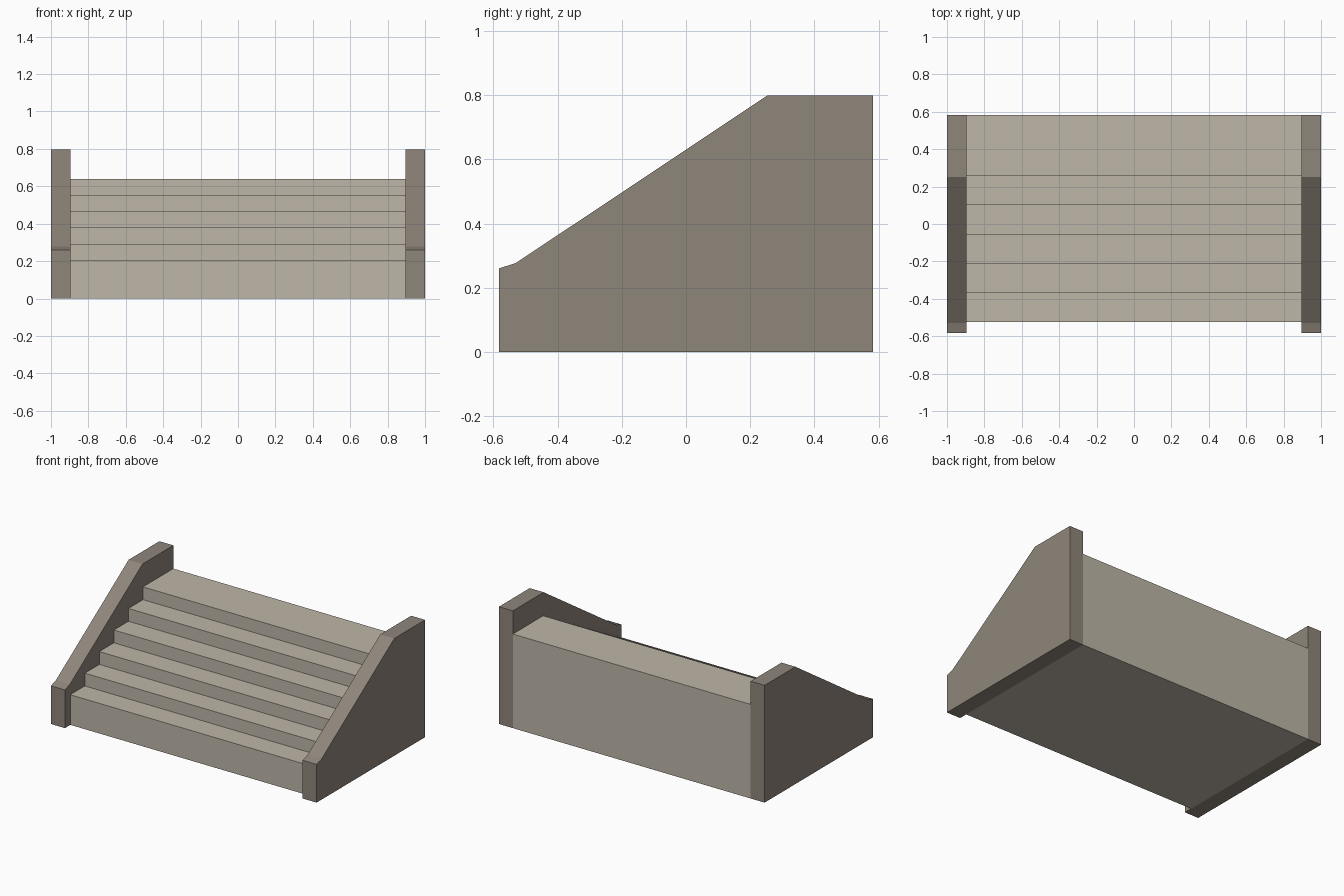
import bpy
import bmesh

cube = bpy.data.objects.get("Cube")
if cube:
    bpy.data.objects.remove(cube, do_unlink=True)


def make_material(name, rgb):
    mat = bpy.data.materials.new(name)
    mat.use_nodes = True
    mat.diffuse_color = (*rgb, 1)
    mat.node_tree.nodes["Principled BSDF"].inputs["Base Color"].default_value = (*rgb, 1)
    return mat


def extrude_profile(name, profile, x0, x1, mat):
    """Extrude a (y, z) outline along x into a closed solid."""
    bm = bmesh.new()
    face = bm.faces.new([bm.verts.new((x0, y, z)) for y, z in profile])
    geom = bmesh.ops.extrude_face_region(bm, geom=[face])["geom"]
    moved = [v for v in geom if isinstance(v, bmesh.types.BMVert)]
    bmesh.ops.translate(bm, verts=moved, vec=(x1 - x0, 0, 0))
    bmesh.ops.recalc_face_normals(bm, faces=bm.faces)
    mesh = bpy.data.meshes.new(name)
    bm.to_mesh(mesh)
    bm.free()
    mesh.materials.append(mat)
    obj = bpy.data.objects.new(name, mesh)
    bpy.context.collection.objects.link(obj)
    return obj


light_stone = make_material("light stone", (0.509, 0.468, 0.392))
dark_stone = make_material("dark stone", (0.275, 0.238, 0.198))

BACK = 0.583
INNER = 0.895
STEPS = 6
FRONT, RUN = -0.525, 0.1564
FIRST, RISE = 0.205, 0.087

# Flight of steps with a deep top landing
stairs = [(FRONT, 0)]
for i in range(STEPS):
    y, z = FRONT + i * RUN, FIRST + i * RISE
    y_end = BACK if i == STEPS - 1 else y + RUN
    stairs += [(y, z), (y_end, z)]
stairs.append((BACK, 0))
extrude_profile("steps", stairs, -INNER, INNER, light_stone)

# Sloping side walls
wall = [(-BACK, 0), (-BACK, 0.26), (-0.53, 0.277), (0.252, 0.798), (BACK, 0.798), (BACK, 0)]
for name, side in (("left_wall", 1), ("right_wall", -1)):
    extrude_profile(name, wall, side * INNER, side, dark_stone)
